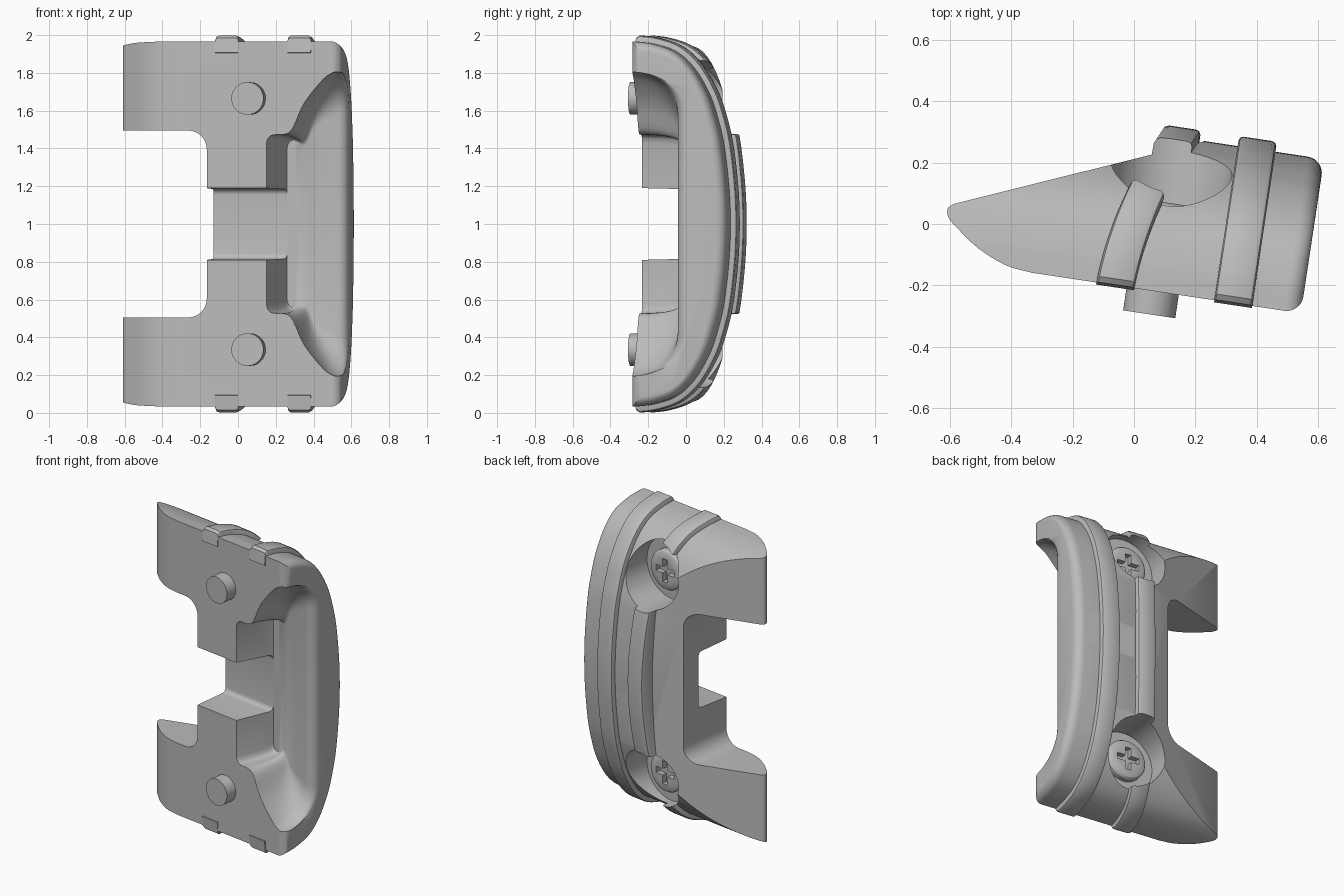
import bpy, bmesh, math
from mathutils import Matrix, Vector

cube = bpy.data.objects.get("Cube")
if cube:
    bpy.data.objects.remove(cube, do_unlink=True)

grey = bpy.data.materials.new("plain grey")
grey.use_nodes = True
grey.diffuse_color = (0.5, 0.5, 0.5, 1)
grey.node_tree.nodes["Principled BSDF"].inputs["Base Color"].default_value = (0.5, 0.5, 0.5, 1)

# Parts are built as (u along the width, v depth, h height from the middle), then turned
TURN = Matrix.Translation((0, 0, 1)) @ Matrix.Rotation(math.radians(-8.57), 4, 'Z')
FRONT, FLOOR, END = -0.207, 0.036, 0.582
SCREW_U, SCREW_H = 0.093, 0.665


def loft(name, rings, matrix=TURN):
    """Skin a list of equal closed rings and cap both ends."""
    bm = bmesh.new()
    rows = [[bm.verts.new(p) for p in ring] for ring in rings]
    n = len(rows[0])
    for a, b in zip(rows, rows[1:]):
        for i in range(n):
            j = (i + 1) % n
            bm.faces.new((a[i], a[j], b[j], b[i]))
    bm.faces.new(rows[0][::-1])
    bm.faces.new(rows[-1])
    bm.transform(matrix)
    bmesh.ops.recalc_face_normals(bm, faces=bm.faces)
    mesh = bpy.data.meshes.new(name)
    bm.to_mesh(mesh)
    bm.free()
    mesh.materials.append(grey)
    obj = bpy.data.objects.new(name, mesh)
    bpy.context.collection.objects.link(obj)
    return obj


def apply_boolean(obj, tool, operation='DIFFERENCE'):
    mod = obj.modifiers.new("cut", 'BOOLEAN')
    mod.operation, mod.solver, mod.object = operation, 'EXACT', tool
    bpy.context.view_layer.objects.active = obj
    bpy.ops.object.modifier_apply(modifier=mod.name)


def discard(tool):
    bpy.data.objects.remove(tool, do_unlink=True)


def lathe(name, profile, h, sides=48):
    """Round part about the screw axis from (radius, v) pairs."""
    angles = [2 * math.pi * i / sides for i in range(sides)]
    return loft(name, [[(SCREW_U + r * math.cos(a), v, h + r * math.sin(a)) for a in angles]
                       for r, v in profile])


def box(name, low, high):
    (u0, v0, h0), (u1, v1, h1) = low, high
    return loft(name, [[(u, v0, h0), (u, v1, h0), (u, v1, h1), (u, v0, h1)] for u in (u0, u1)])


def smooth_path(points, steps=6):
    """Catmull-Rom curve through 2D points."""
    p = [Vector(q) for q in points]
    p = [2 * p[0] - p[1]] + p + [2 * p[-1] - p[-2]]
    out = []
    for a, b, c, d in zip(p, p[1:], p[2:], p[3:]):
        for k in range(steps):
            t = k / steps
            out.append(0.5 * (2 * b + (c - a) * t + (2 * a - 5 * b + 4 * c - d) * t * t
                              + (3 * b - a - 3 * c + d) * t ** 3))
    return out + [p[-2]]


# Arched back outline as (v, h), mirrored about the middle
half = [(0.302, 0), (0.294, 0.2), (0.268, 0.42), (0.235, 0.56), (0.19, 0.69),
        (0.11, 0.825), (0.015, 0.912), (-0.1, 0.953), (FRONT, 0.967)]
arch = smooth_path([(v, -h) for v, h in half[:0:-1]] + half)

# Main body: arch swept across the width, rounded at the wide end
rings = [[(-0.8, v, h) for v, h in arch]]
radius = 0.055
for k in range(9):
    a = k / 8 * math.pi / 2
    inset = radius * (1 - math.cos(a))
    u = END - radius * (1 - math.sin(a))
    rings.append([(u, 0.05 + (v - 0.05) * (1 - inset / 0.255), h * (1 - inset / 0.967))
                  for v, h in arch])
body = loft("body", rings)

# Wedge-shaped plan trims the body to its tip
nose = smooth_path([(-0.33, -0.16), (-0.42, -0.134), (-0.51, -0.078), (-0.58, -0.01),
                    (-0.606, 0.022), (-0.608, 0.05), (-0.59, 0.065)], 4)
plan = [(p.x, p.y) for p in nose] + [(0.227, 0.269), (0.3, 0.4), (0.8, 0.4), (0.8, -0.33)]
wedge = loft("wedge", [[(x, y, z) for x, y in plan] for z in (-0.5, 2.5)], Matrix())
apply_boolean(body, wedge, 'INTERSECT')
discard(wedge)

# Open notch on the narrow side, with rounded corners
corner = [(-0.236 + 0.1 * math.sin(a), 0.395 + 0.1 * math.cos(a))
          for a in [k / 8 * math.pi / 2 for k in range(9)]]
outline = [(-1, 0.495)] + corner
outline += [(u, -h) for u, h in outline[::-1]]
notch = loft("notch", [[(u, v, h) for u, h in outline] for v in (-0.7, 0.7)])

# Cross slot through the front rim, with filleted floor edges
fillet = [(FLOOR - 0.03 + 0.03 * math.sin(a), 0.155 + 0.03 * math.cos(a))
          for a in [k / 5 * math.pi / 2 for k in range(6)]]
outline = [(-0.5, 0.2), (FRONT, 0.19)] + fillet
outline += [(v, -h) for v, h in outline[::-1]]
slot = loft("slot", [[(u, v, h) for v, h in outline] for u in (-0.3, 0.32)])

# Scooped finger pocket, open at the wide end
edge = smooth_path([(0.183, 0.43), (0.194, 0.457), (0.22, 0.472), (0.285, 0.476),
                    (0.325, 0.51), (0.385, 0.64), (0.486, 0.765), (0.535, 0.80)], 3)
edge += [Vector((u, 0.805)) for u in (0.55, 0.562, 0.572, 0.579, 0.583, 0.7)]
rings = []
for u, h in edge:
    lean = 0.074 * max(0, min(1, (0.45 - u) / 0.267))
    scoop = 0.03 + 0.19 * max(0, min(1, (u - 0.25) / 0.25))
    over = max(0, min(u, END) - END + 0.055)
    lip = 0.055 - math.sqrt(0.055 ** 2 - over ** 2)
    depth = FLOOR + lip - FRONT
    side = [(u - lean * 0.5, FRONT - depth * 0.5, h)]
    for k in range(11):
        a = k / 10 * math.pi / 2
        t = math.sin(a)
        side.append((u + lean * t, FRONT + depth * t, h - scoop * (1 - math.cos(a))))
    rings.append(side + [(p, v, -z) for p, v, z in side[::-1]])
pocket = loft("pocket", rings)

for tool in (notch, slot, pocket):
    apply_boolean(body, tool)
    discard(tool)


# Raised bands that follow the arch
def band(name, centre, shoulder):
    w = 0.0625
    section = [(-w, -0.06), (-w, 0.033 - shoulder), (-w + shoulder * 0.3, 0.033 - shoulder * 0.3),
               (-w + shoulder, 0.033), (w - 0.015, 0.033), (w - 0.005, 0.028),
               (w, 0.018), (w, -0.06)]
    rings = []
    for i, p in enumerate(arch):
        ahead = arch[min(i + 1, len(arch) - 1)] - arch[max(i - 1, 0)]
        normal = Vector((ahead.y, -ahead.x)).normalized()
        drop = 0.014 if i in (0, len(arch) - 1) else 0
        rings.append([(centre(p.x) + s, *(p + normal * (o - (drop if o > 0 else 0))))
                      for s, o in section])
    return loft(name, rings)


straight_band = band("straight_band", lambda v: 0.359, 0.015)
curved_band = band("curved_band",
                   lambda v: -0.03 + 0.05 * (v + 0.2) + 0.45 * max(0, v + 0.2) ** 2, 0.02)

# Screw wells, then the screws with cross recesses and front pins
screws = []
for sign, place in ((1, "upper"), (-1, "lower")):
    h = sign * SCREW_H
    well = lathe("well", [(0.2, 0.03), (0.2, 0.7)], h, 64)
    apply_boolean(body, well)
    apply_boolean(curved_band, well)
    discard(well)
    head = lathe(place + "_screw_head", [(0.13, 0.02), (0.13, 0.065), (0.122, 0.077),
                                         (0.105, 0.085)], h)
    for du, dh in ((0.075, 0.02), (0.02, 0.075)):
        cross = box("cross", (SCREW_U - du, 0.05, h - dh), (SCREW_U + du, 0.2, h + dh))
        apply_boolean(head, cross)
        discard(cross)
    pin = lathe(place + "_pin", [(0.086, -0.284), (0.086, 0.0)], h)
    screws += [head, pin]

# Smooth curved surfaces while keeping crisp edges
bpy.ops.object.select_all(action='DESELECT')
for obj in [body, straight_band, curved_band] + screws:
    obj.select_set(True)
bpy.context.view_layer.objects.active = body
bpy.ops.object.shade_smooth_by_angle(angle=math.radians(30))
